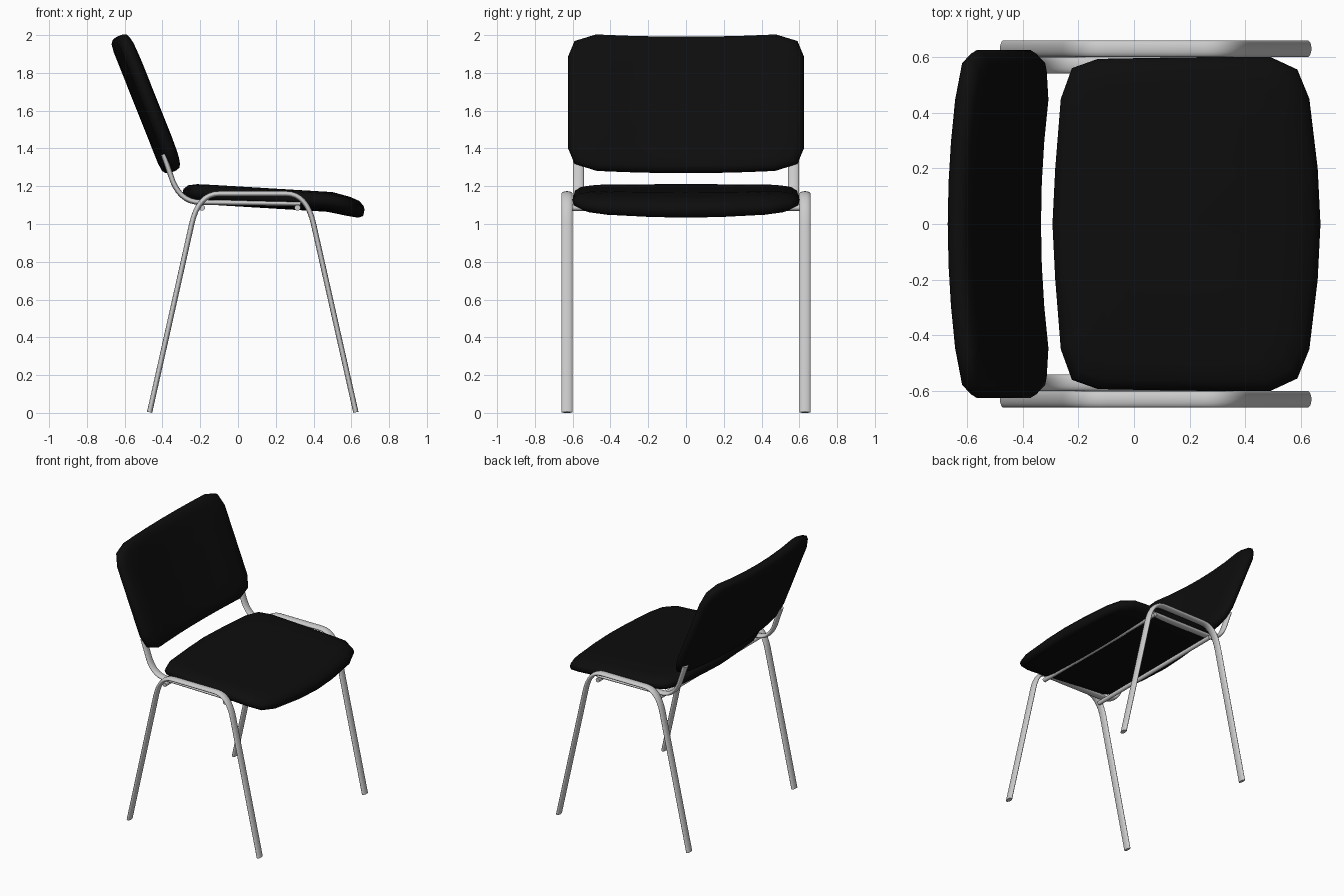
import bpy, bmesh, math
from mathutils import Vector

if "Cube" in bpy.data.objects:
    bpy.data.objects.remove(bpy.data.objects["Cube"])


def finish(name, bm, mat=None, angle=50):
    bmesh.ops.remove_doubles(bm, verts=bm.verts, dist=1e-5)
    bmesh.ops.recalc_face_normals(bm, faces=bm.faces)
    me = bpy.data.meshes.new(name)
    bm.to_mesh(me)
    bm.free()
    ob = bpy.data.objects.new(name, me)
    bpy.context.collection.objects.link(ob)
    if mat:
        me.materials.append(mat)
    bpy.ops.object.select_all(action='DESELECT')
    bpy.context.view_layer.objects.active = ob
    ob.select_set(True)
    bpy.ops.object.shade_smooth_by_angle(angle=math.radians(angle))
    return ob


def bridge(bm, rings):
    for a, b in zip(rings, rings[1:]):
        n = len(a)
        for i in range(n):
            j = (i + 1) % n
            bm.faces.new((a[i], a[j], b[j], b[i]))


def bend(p0, corner, p1, steps=8):
    """Rounded corner between two straight runs."""
    p0, c, p1 = Vector(p0), Vector(corner), Vector(p1)
    ts = [i / steps for i in range(steps + 1)]
    return [p0 * (1 - t) ** 2 + c * 2 * t * (1 - t) + p1 * t * t for t in ts]


def flat_tube(name, path, y, half_thick, half_wide, sides=14):
    """Oval tube swept along a path in the XZ plane."""
    path = [Vector(p) for p in path]
    bm = bmesh.new()
    rings = []
    for i, p in enumerate(path):
        t = (path[min(i + 1, len(path) - 1)] - path[max(i - 1, 0)]).normalized()
        n = Vector((-t.y, t.x))
        ring = []
        for k in range(sides):
            a = 2 * math.pi * k / sides
            q = p + n * half_thick * math.cos(a)
            ring.append(bm.verts.new((q.x, y + half_wide * math.sin(a), q.y)))
        rings.append(ring)
    bridge(bm, rings)
    bm.faces.new(rings[0])
    bm.faces.new(rings[-1])
    return finish(name, bm)


def pad(name, outline, levels, place, mat):
    """Cushion: scaled outline rings closed at both centres."""
    bm = bmesh.new()
    rings = [[bm.verts.new(place(u * s, v * s, h)) for u, v in outline] for s, h in levels]
    bridge(bm, rings)
    for ring, h in ((rings[0], levels[0][1]), (rings[-1], levels[-1][1])):
        c = bm.verts.new(place(0, 0, h))
        for i in range(len(ring)):
            bm.faces.new((c, ring[i], ring[(i + 1) % len(ring)]))
    return finish(name, bm, mat, 60)


black = bpy.data.materials.new("black_fabric")
black.diffuse_color = (0.004, 0.004, 0.004, 1)
black.use_nodes = True
black.node_tree.nodes["Principled BSDF"].inputs["Base Color"].default_value = black.diffuse_color

# Arched leg frames and back supports, one per side
arch = ([(-0.468, 0.003)] + bend((-0.245, 1.0), (-0.209, 1.16), (-0.1, 1.16))
        + bend((0.255, 1.16), (0.364, 1.16), (0.40, 1.0)) + [(0.624, 0.003)])
support = ([(-0.395, 1.37)] + bend((-0.357, 1.26), (-0.315, 1.115), (-0.2, 1.115))
           + [(0.33, 1.108)])
for side, s in (("right", -1), ("left", 1)):
    flat_tube(side + "_leg_frame", arch, s * 0.63, 0.014, 0.03)
    flat_tube(side + "_back_support", support, s * 0.57, 0.014, 0.03)

# Cross bars under the seat
for label, x in (("rear", -0.19), ("front", 0.315)):
    bm = bmesh.new()
    rings = []
    for y in (-0.61, 0.61):
        rings.append([bm.verts.new((x + 0.016 * math.cos(a), y, 1.086 + 0.016 * math.sin(a)))
                      for a in (2 * math.pi * k / 12 for k in range(12))])
    bridge(bm, rings)
    for r in rings:
        bm.faces.new(r)
    finish(label + "_cross_bar", bm)

# Seat: outline half mirrored in y, front edge drooping
half = [(0.48, 0), (0.47, 0.2), (0.44, 0.45), (0.397, 0.555), (0.3, 0.6), (0.1, 0.6),
        (-0.12, 0.597), (-0.32, 0.593), (-0.413, 0.56), (-0.453, 0.45), (-0.473, 0.2), (-0.483, 0)]
seat_outline = half + [(u, -v) for u, v in half[-2:0:-1]]


def place_seat(u, v, h):
    x = u + 0.19
    z = 1.161 - 0.06 * (x + 0.2) - 0.2 * max(0, x - 0.5)
    if h < 0:
        z -= 0.012 * (1 - (v / 0.6) ** 2)
    return (x, v, z + h)


seat_levels = [(0.4, 0.05), (0.66, 0.05), (0.84, 0.049), (0.94, 0.04), (0.99, 0.02), (1, 0.0),
               (0.985, -0.022), (0.93, -0.038), (0.8, -0.044), (0.6, -0.044), (0.3, -0.044)]
pad("seat", seat_outline, seat_levels, place_seat, black)

# Backrest: tilted, hollowed towards the sitter
quarter = [(0.625, 0), (0.625, 0.26), (0.59, 0.35), (0.48, 0.387), (0.32, 0.387), (0.16, 0.387), (0, 0.387)]
top = quarter + [(-u, v) for u, v in quarter[-2::-1]]
back_outline = top + [(u, -v) for u, v in top[-2:0:-1]]
along = Vector((-0.37, 0, 0.929))
normal = Vector((0.929, 0, 0.37))


def place_back(u, v, h):
    w = h - 0.018 + 0.036 * min(1, (u / 0.5) ** 2)
    p = Vector((-0.485, 0, 1.637)) + along * v + normal * w
    return (p.x, u, p.z)


back_levels = [(0.3, 0.042), (0.6, 0.042), (0.82, 0.042), (0.93, 0.037), (0.98, 0.024), (1, 0.0)]
back_levels += [(s, -h) for s, h in back_levels[-2::-1]]
pad("backrest", back_outline, back_levels, place_back, black)
